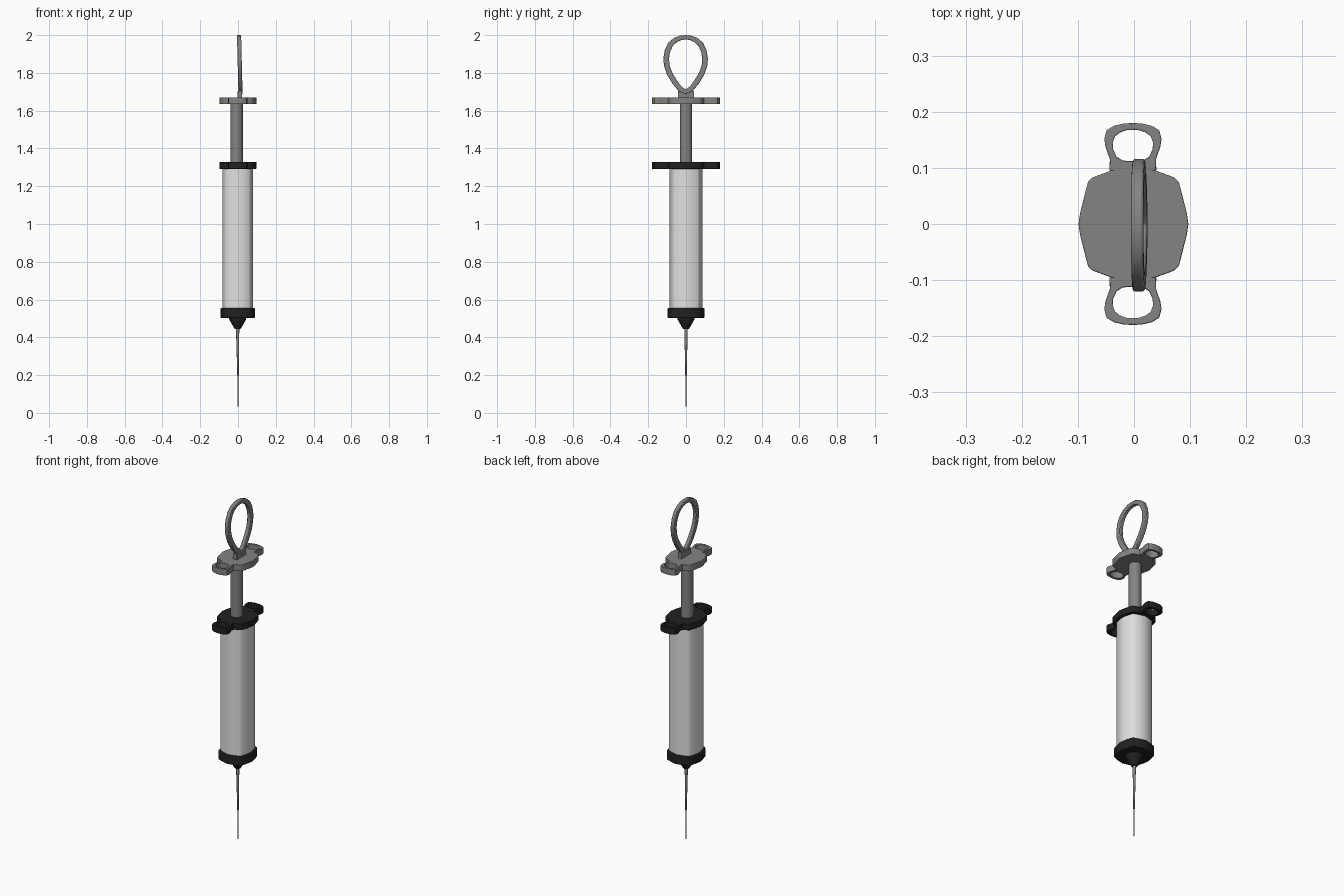
import bpy, bmesh, math

if "Cube" in bpy.data.objects:
    bpy.data.objects.remove(bpy.data.objects["Cube"], do_unlink=True)


def material(name, value):
    mat = bpy.data.materials.new(name)
    mat.use_nodes = True
    color = (value, value, value, 1)
    mat.diffuse_color = color
    mat.node_tree.nodes["Principled BSDF"].inputs["Base Color"].default_value = color
    return mat


metal = material("grey metal", 0.23)
black = material("black rubber", 0.015)
white = material("pale barrel", 0.75)


def finish(name, bm, mat, bevel=0.0, angle=40):
    bmesh.ops.recalc_face_normals(bm, faces=bm.faces)
    mesh = bpy.data.meshes.new(name)
    bm.to_mesh(mesh)
    bm.free()
    mesh.materials.append(mat)
    obj = bpy.data.objects.new(name, mesh)
    bpy.context.collection.objects.link(obj)
    if bevel:
        mod = obj.modifiers.new("soft edges", "BEVEL")
        mod.width = bevel
        mod.segments = 2
        mod.limit_method = "ANGLE"
        mod.angle_limit = math.radians(50)
    bpy.ops.object.select_all(action="DESELECT")
    obj.select_set(True)
    bpy.context.view_layer.objects.active = obj
    bpy.ops.object.shade_smooth_by_angle(angle=math.radians(angle))
    return obj


def loft(name, outline, sections, mat, bevel=0.0):
    """Stack scaled copies of an outline; each section is (z, scale, x)."""
    bm = bmesh.new()
    rings = [[bm.verts.new((x * s + dx, y * s, z)) for x, y in outline]
             for z, s, dx in sections]
    n = len(outline)
    for low, high in zip(rings, rings[1:]):
        for i in range(n):
            j = (i + 1) % n
            bm.faces.new((low[i], low[j], high[j], high[i]))
    bm.faces.new(rings[0])
    bm.faces.new(rings[-1])
    return finish(name, bm, mat, bevel)


def mirrored(half):
    """Close a half outline whose ends lie on the mirror axis."""
    return half + [(-a, b) for a, b in half[-2:0:-1]]


def band(name, outer, inner, place, depth, mat, bevel):
    """Solid frame between two outlines with equal point counts."""
    bm = bmesh.new()
    loops = [[bm.verts.new(place(a, b, d)) for a, b in mirrored(half)]
             for half, d in ((outer, depth[0]), (outer, depth[1]),
                             (inner, depth[1]), (inner, depth[0]))]
    n = len(loops[0])
    for k in range(4):
        p, q = loops[k], loops[(k + 1) % 4]
        for i in range(n):
            j = (i + 1) % n
            bm.faces.new((p[i], p[j], q[j], q[i]))
    return finish(name, bm, mat, bevel)


# Bulged, round-cornered square shared by the barrel and plates
right_side = [(0, -0.105), (0.04, -0.095), (0.073, -0.083), (0.081, -0.075),
              (0.095, -0.02), (0.098, 0), (0.095, 0.02), (0.081, 0.075),
              (0.073, 0.083), (0.04, 0.095), (0, 0.105)]
bulged = mirrored(right_side)
circle = [(math.cos(math.tau * i / 16), math.sin(math.tau * i / 16)) for i in range(16)]

# Barrel and caps
loft("barrel", bulged, [(0.54, 0.83, -0.002), (1.3, 0.83, -0.002)], white)
loft("lower_cap", bulged, [(0.503, 0.93, -0.001), (0.555, 0.93, -0.001)], black, 0.004)
loft("nozzle", circle, [(0.51, 0.047, -0.002), (0.495, 0.045, -0.002),
                        (0.455, 0.022, -0.002), (0.445, 0.016, -0.002)], black)
loft("needle", circle, [(0, 0.0008, 0), (0.2, 0.004, 0), (0.455, 0.009, -0.002)], metal)

# Plunger rod
loft("plunger_rod", circle, [(1.3, 0.033, -0.007), (1.65, 0.033, -0.007)], metal)

# Finger plates with a looped grip on each end
lug_outer = [(0, 0.092), (0.042, 0.095), (0.041, 0.115), (0.049, 0.138), (0.051, 0.152),
             (0.047, 0.167), (0.034, 0.175), (0.017, 0.179), (0, 0.18)]
lug_inner = [(0, 0.112), (0.018, 0.113), (0.029, 0.12), (0.035, 0.133), (0.036, 0.145),
             (0.032, 0.156), (0.023, 0.163), (0.012, 0.167), (0, 0.168)]
for label, z0, z1, mat in (("barrel", 1.292, 1.329, black), ("plunger", 1.634, 1.671, metal)):
    loft(label + "_finger_plate", bulged, [(z0, 1, -0.001), (z1, 1, -0.001)], mat, 0.002)
    for side, sign in (("front", -1), ("back", 1)):
        band(f"{label}_{side}_finger_loop", lug_outer, lug_inner,
             lambda a, b, d, s=sign: (a - 0.002, b * s, d), (z0, z1), mat, 0.002)

# Stem and thumb ring
stem = [(-0.012, -0.043), (0.012, -0.043), (0.012, 0.043), (-0.012, 0.043)]
loft("ring_stem", stem, [(1.66, 1, 0.01), (1.705, 1, 0.01)], metal, 0.002)
ring_outer = [(0, 1.688), (0.035, 1.702), (0.07, 1.743), (0.098, 1.79), (0.114, 1.835),
              (0.118, 1.875), (0.111, 1.92), (0.092, 1.96), (0.062, 1.985),
              (0.031, 1.997), (0, 2.0)]
ring_inner = [(0, 1.712), (0.022, 1.727), (0.048, 1.763), (0.072, 1.803), (0.085, 1.84),
              (0.088, 1.875), (0.083, 1.91), (0.068, 1.942), (0.046, 1.963),
              (0.023, 1.974), (0, 1.977)]
band("thumb_ring", ring_outer, ring_inner,
     lambda a, b, d: (0.013 - 0.025 * (b - 1.7) + d, a - 0.002, b),
     (-0.011, 0.011), metal, 0.004)
